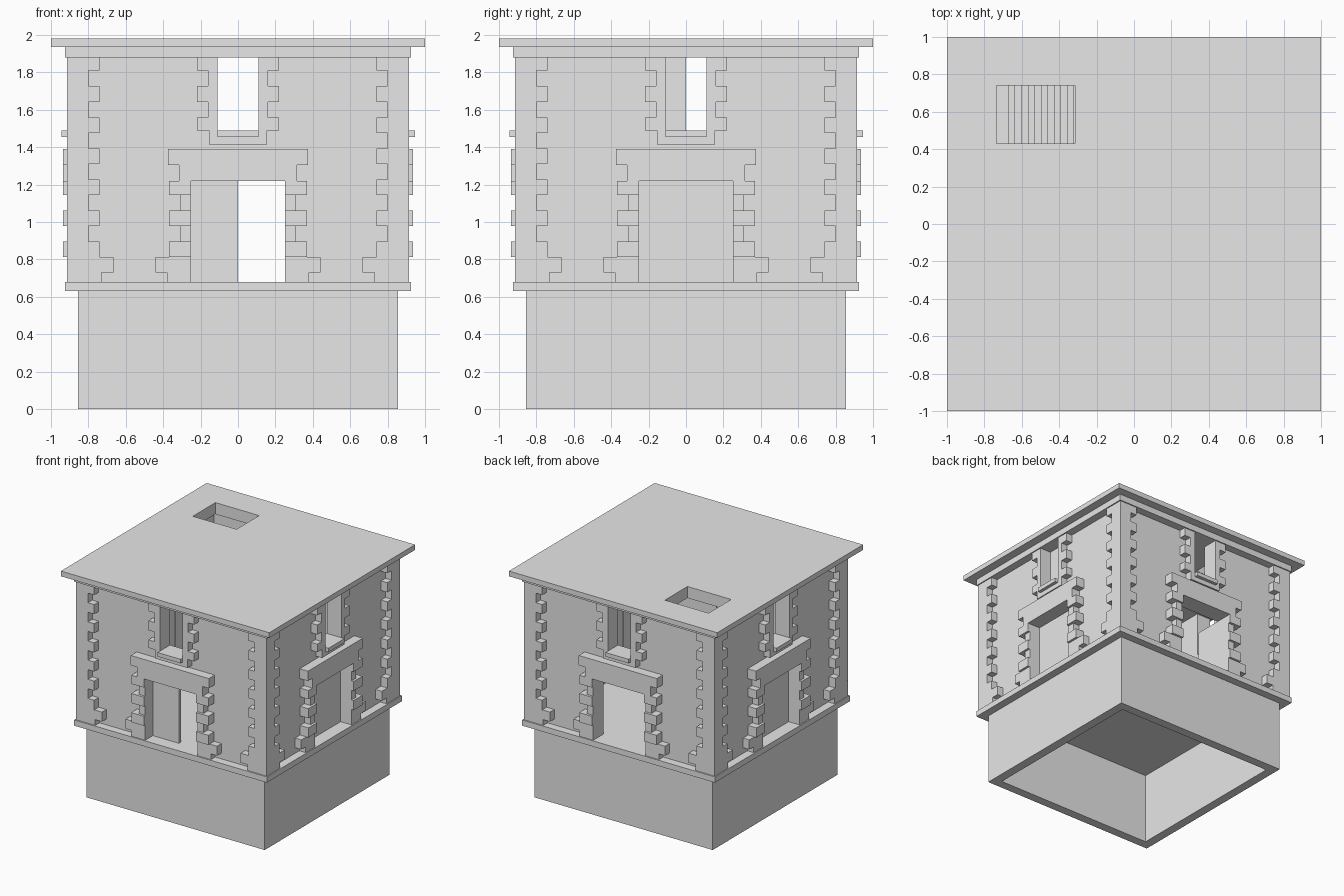
import bpy
import bmesh
import math
from mathutils import Matrix, Vector

cube = bpy.data.objects.get("Cube")
if cube:
    bpy.data.objects.remove(cube, do_unlink=True)

stone = bpy.data.materials.new("grey_stone")
stone.use_nodes = True
GREY = (0.8, 0.8, 0.8, 1)
stone.diffuse_color = GREY
stone.node_tree.nodes["Principled BSDF"].inputs["Base Color"].default_value = GREY

# Main levels and half-widths
FLOOR, EAVES = 0.68, 1.88
INNER, WALL, FACE, PROUD = 0.775, 0.855, 0.915, 0.935
COURSE = 0.083
SIDES = range(4)


def add_box(bm, x, y, z, turn=0):
    """Box between the given ranges, turned by quarter turns about z."""
    lo, hi = Vector((x[0], y[0], z[0])), Vector((x[1], y[1], z[1]))
    m = (Matrix.Rotation(turn * math.pi / 2, 4, 'Z')
         @ Matrix.Translation((lo + hi) / 2)
         @ Matrix.Diagonal((*(hi - lo), 1)))
    bmesh.ops.create_cube(bm, size=1, matrix=m)


def make(name, boxes):
    """Object from a list of (x, y, z, turn) boxes."""
    bm = bmesh.new()
    for b in boxes:
        add_box(bm, *b)
    mesh = bpy.data.meshes.new(name)
    bm.to_mesh(mesh)
    bm.free()
    mesh.materials.append(stone)
    ob = bpy.data.objects.new(name, mesh)
    bpy.context.collection.objects.link(ob)
    return ob


def block(half, z0, z1):
    return ((-half, half), (-half, half), (z0, z1), 0)


def cut(ob, boxes):
    """Subtract each box in turn, then drop the cutter."""
    for b in boxes:
        cutter = make("cutter", [b])
        cutter.hide_render = True
        mod = ob.modifiers.new("cut", 'BOOLEAN')
        mod.operation, mod.solver, mod.object = 'DIFFERENCE', 'EXACT', cutter
        bpy.context.view_layer.objects.active = ob
        bpy.ops.object.modifier_apply(modifier=mod.name)
        bpy.data.objects.remove(cutter, do_unlink=True)


def relief(x0, x1, z0, z1, front, turn):
    """Stone standing proud of the wall on one side."""
    return ((x0, x1), (-front, -WALL), (z0, z1), turn)


# Hollow base, floor ledge
base = make("base", [block(WALL, 0, 0.63)])
cut(base, [block(INNER, -0.1, 0.64)])
make("floor_slab", [block(0.925, 0.63, FLOOR)])

# Walls with a doorway and window through each side
walls = make("walls", [block(WALL, FLOOR, EAVES)])
cut(walls, [block(INNER, 0.6, 2)])
for turn in (0, 1):
    cut(walls, [((-0.25, 0.25), (-1, 1), (0.6, 1.22), turn),
                ((-0.11, 0.11), (-1, 1), (1.49, 2), turn)])

# Cornice and roof slab with a stair hatch
HATCH = ((-0.735, -0.315), (0.43, 0.74), (1.8, 2.1), 0)
for name, half, z0, z1 in (("cornice", 0.925, EAVES, 1.935),
                           ("roof_slab", 1.0, 1.935, 1.98)):
    cut(make(name, [block(half, z0, z1)]), [HATCH])

# Courses from the floor up: (bottom, top)
levels = [FLOOR] + [0.73 + COURSE * i for i in range(14)] + [EAVES]
courses = list(zip(levels, levels[1:]))

# Corner quoins, alternating long and short
quoins = []
for turn in SIDES:
    for i, (z0, z1) in enumerate(courses):
        if i < 2:
            reach = (0.73, 0.665)[i]
        else:
            reach = 0.74 if i % 2 == 0 else 0.80
        quoins.append(relief(-FACE, -reach, z0, z1, FACE, turn))
        quoins.append(relief(reach, WALL, z0, z1, FACE, turn))
make("corner_quoins", quoins)

# Door surrounds
jambs, lintels = [], []
for turn in SIDES:
    for i, (z0, z1) in enumerate(courses[:7]):
        if i < 2:
            outer, front = (0.38, 0.44)[i], FACE
        else:
            outer, front = (0.37, PROUD) if i % 2 == 0 else (0.31, FACE)
        z1 = min(z1, 1.22)
        if i == 6:
            z1 = 1.22
        for a, b in ((-outer, -0.25), (0.25, outer)):
            jambs.append(relief(a, b, z0, z1, front, turn))
    lintels.append(relief(-0.315, 0.315, 1.22, 1.305, PROUD, turn))
    lintels.append(relief(-0.375, 0.375, 1.305, 1.39, PROUD, turn))
make("door_jamb_stones", jambs)
make("door_lintels", lintels)

# Window surrounds with aprons and sills
stones, sills = [], []
for turn in SIDES:
    for i, (z0, z1) in enumerate(courses[10:]):
        outer = 0.22 if i % 2 == 0 else 0.16
        z0 = 1.49 if i == 0 else z0
        for a, b in ((-outer, -0.11), (0.11, outer)):
            stones.append(relief(a, b, z0, z1, FACE, turn))
    stones.append(relief(-0.155, 0.155, 1.415, 1.49, FACE, turn))
    sills.append(((-0.11, 0.11), (-0.945, -FACE), (1.455, 1.49), turn))
make("window_stones", stones)
make("window_sills", sills)

# Door leaves: one half-shut at the front, both shut on the flanks
LEAF = (-0.81, -0.78)
DOOR = (FLOOR, 1.22)
make("front_door_leaf", [((-0.25, 0), LEAF, DOOR, 0)])
make("side_door_leaves", [((a, a + 0.25), LEAF, DOOR, turn)
                          for turn in (1, 3) for a in (-0.25, 0)])
make("back_door_open_leaf", [((-0.28, -0.25), (0.53, 0.78), DOOR, 0)])

# Half-shut window leaf
make("window_shutter", [((-0.11, 0), LEAF, (1.49, EAVES), 1)])

# Steep stair up to the hatch
RUN, RISE = 0.035, 0.1
steps = []
for k in range(11):
    x1 = -0.67 + RUN * k
    top = EAVES - RISE * (k + 1)
    steps.append(((x1 - 0.065, x1), HATCH[1], (top - RISE, top), 0))
make("stair", steps)
